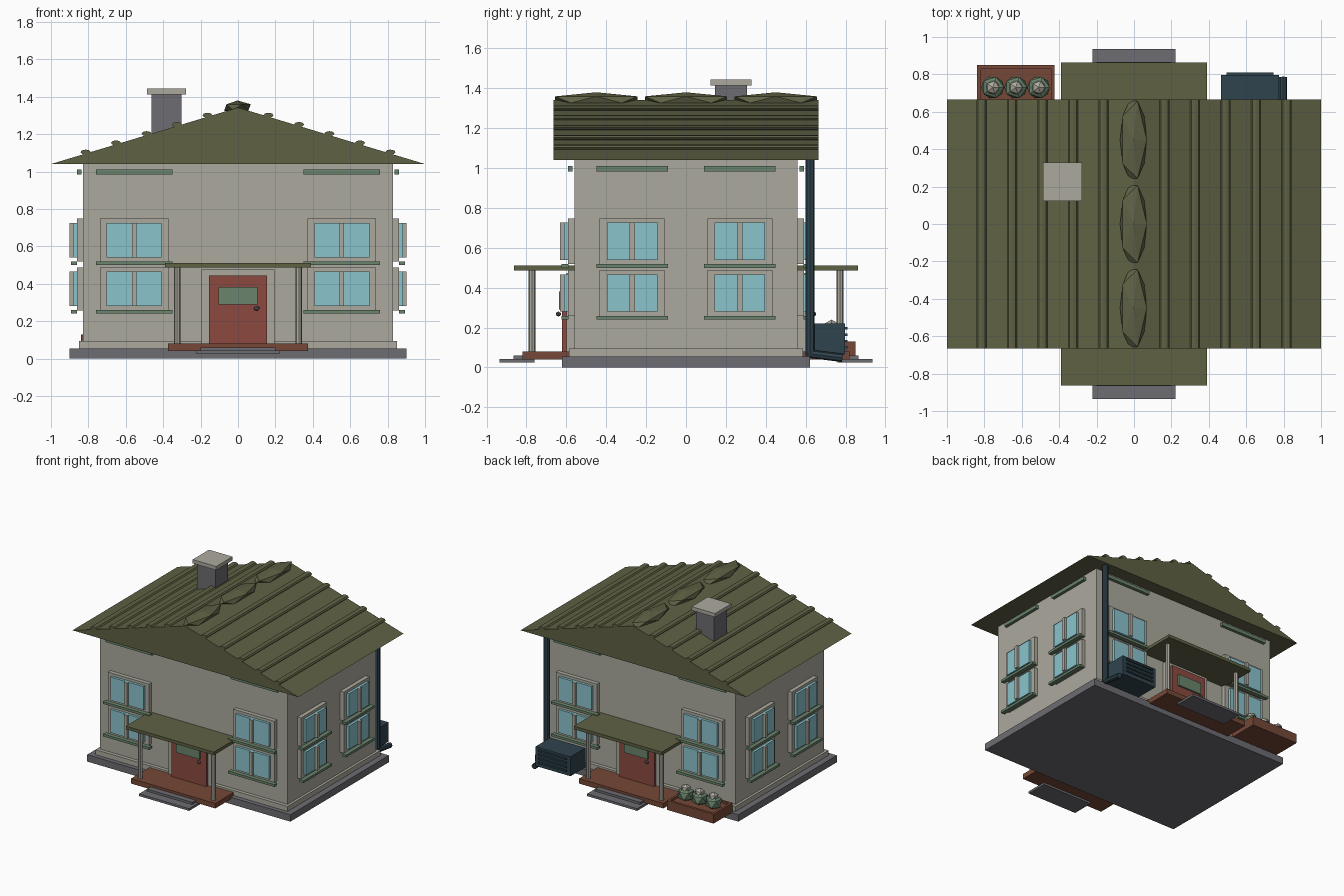
import bpy, bmesh, math
from mathutils import Vector

if "Cube" in bpy.data.objects:
    bpy.data.objects.remove(bpy.data.objects["Cube"])


def material(name, rgb):
    m = bpy.data.materials.new(name)
    lin = [((c / 255 + 0.055) / 1.055) ** 2.4 for c in rgb]
    m.diffuse_color = (*lin, 1)
    m.use_nodes = True
    m.node_tree.nodes["Principled BSDF"].inputs["Base Color"].default_value = m.diffuse_color
    return m


WALL = material("warm grey plaster", (172, 170, 158))
ROOF = material("olive roof", (95, 97, 68))
STONE = material("stone grey", (108, 108, 114))
GLASS = material("window blue", (138, 196, 204))
GREEN = material("sage green", (106, 132, 108))
DOOR = material("door red", (140, 74, 64))
WOOD = material("brown wood", (118, 72, 55))
DARK = material("dark slate", (48, 68, 78))


def finish(name, bm, mat):
    bmesh.ops.recalc_face_normals(bm, faces=bm.faces)
    me = bpy.data.meshes.new(name)
    bm.to_mesh(me)
    bm.free()
    me.materials.append(mat)
    ob = bpy.data.objects.new(name, me)
    bpy.context.collection.objects.link(ob)
    return ob


def box(name, mat, x0, x1, y0, y1, z0, z1):
    bm = bmesh.new()
    bmesh.ops.create_cube(bm, size=1)
    for v in bm.verts:
        v.co = ((x0 + x1) / 2 + v.co.x * (x1 - x0),
                (y0 + y1) / 2 + v.co.y * (y1 - y0),
                (z0 + z1) / 2 + v.co.z * (z1 - z0))
    return finish(name, bm, mat)


def rod(name, mat, a, b, r, sides=8, flat=None):
    a, b = Vector(a), Vector(b)
    bm = bmesh.new()
    bmesh.ops.create_cone(bm, cap_ends=True, segments=sides, radius1=r,
                          radius2=r, depth=(b - a).length)
    ob = finish(name, bm, mat)
    ob.rotation_mode = 'QUATERNION'
    ob.rotation_quaternion = (b - a).to_track_quat('Z', 'Y')
    ob.location = (a + b) / 2
    if flat:
        ob.scale = flat
    return ob


def ico(name, mat, loc, radii):
    bm = bmesh.new()
    bmesh.ops.create_icosphere(bm, subdivisions=1, radius=1)
    ob = finish(name, bm, mat)
    ob.location, ob.scale = loc, radii
    return ob


def panel(name, mat, side, u, hw, d0, d1, z0, z1):
    """Box on a wall: u along the wall, d0..d1 outward from the wall."""
    axis, s = side
    w = 0.56 if axis == 'y' else 0.83
    a, b = sorted((s * (w + d0), s * (w + d1)))
    if axis == 'y':
        return box(name, mat, u - hw, u + hw, a, b, z0, z1)
    return box(name, mat, a, b, u - hw, u + hw, z0, z1)


# Foundation, base trim, walls
box("foundation", STONE, -0.9, 0.9, -0.623, 0.623, 0, 0.055)
box("base_trim", WALL, -0.85, 0.85, -0.588, 0.588, 0.055, 0.095)
box("walls", WALL, -0.83, 0.83, -0.56, 0.56, 0.055, 1.045)

# Gable roof with ridge along y
bm = bmesh.new()
tri = [bm.verts.new((x, -0.665, z)) for x, z in ((-1, 1.04), (1, 1.04), (0, 1.342))]
f = bm.faces.new(tri)
ext = bmesh.ops.extrude_face_region(bm, geom=[f])
for v in ext["geom"]:
    if isinstance(v, bmesh.types.BMVert):
        v.co.y = 0.665
finish("roof", bm, ROOF)

# Roof ribs and ridge caps
for s in (-1, 1):
    for i in range(1, 6):
        x = 0.163 * i
        z = 1.04 + 0.302 * (1 - x) + 0.008
        rod("roof_rib", ROOF, (s * x, -0.665, z), (s * x, 0.665, z), 0.027, 8,
            (1, 0.5, 1))
for y in (-0.45, 0, 0.45):
    ico("ridge_cap", ROOF, (-0.003, y, 1.343), (0.08, 0.243, 0.037))

# Chimney
box("chimney", STONE, -0.463, -0.303, 0.145, 0.305, 1.1, 1.415)
box("chimney_cap", WALL, -0.487, -0.279, 0.122, 0.328, 1.413, 1.443)

# Windows with frames, sills and the bars under the eaves
layout = {('y', -1): (0.555, 0.183, 0.147, 0.205), ('y', 1): (0.555, 0.183, 0.147, 0.205),
          ('x', -1): (0.27, 0.163, 0.127, 0.18), ('x', 1): (0.27, 0.163, 0.127, 0.18)}
for side, (c, frame, pane, sill) in layout.items():
    for u in (-c, c):
        panel("eave_bar", GREEN, side, u, sill, 0.008, 0.032, 0.983, 1.01)
        for zc in (0.373, 0.633):
            panel("window_frame", WALL, side, u, frame, 0, 0.032, zc - 0.115, zc + 0.115)
            panel("window_glass", GLASS, side, u, pane, 0.03, 0.052, zc - 0.093, zc + 0.093)
            panel("window_mullion", WALL, side, u, 0.013, 0.05, 0.072, zc - 0.093, zc + 0.093)
            panel("window_sill", GREEN, side, u, sill, 0.03, 0.064, zc - 0.133, zc - 0.114)

# Porches with doors, front and back
for s in (-1, 1):
    side = ('y', s)
    panel("porch_deck", WOOD, side, 0, 0.373, 0.015, 0.26, 0.04, 0.08)
    panel("lower_step", STONE, side, 0, 0.222, 0.2, 0.375, 0.024, 0.042)
    panel("upper_step", STONE, side, 0, 0.2, 0.2, 0.305, 0.042, 0.06)
    panel("porch_canopy", ROOF, side, 0, 0.39, 0, 0.303, 0.487, 0.512)
    panel("door_frame", WALL, side, 0, 0.195, 0, 0.04, 0.08, 0.475)
    panel("door", DOOR, side, 0, 0.155, 0.03, 0.062, 0.08, 0.445)
    panel("door_light", GREEN, side, 0, 0.105, 0.055, 0.076, 0.29, 0.382)
    ico("door_knob", STONE, (-s * 0.1, s * 0.64, 0.268), (0.018, 0.014, 0.013))
    for x in (-0.325, 0.325):
        rod("porch_post", WALL, (x, s * 0.772, 0.08), (x, s * 0.772, 0.49), 0.018)

# Cooling unit with slats
box("cooling_unit", DARK, 0.465, 0.775, 0.61, 0.797, 0.065, 0.22)
for i in range(4):
    z = 0.095 + 0.032 * i
    box("cooling_slat", DARK, 0.495, 0.745, 0.79, 0.81, z, z + 0.012)

# Downspout with a foot
rod("downspout", DARK, (0.797, 0.622, 0.06), (0.797, 0.622, 1.05), 0.023)
rod("downspout_foot", DARK, (0.797, 0.61, 0.07), (0.797, 0.785, 0.048), 0.021)

# Planter with three flowers
box("planter_base", WOOD, -0.84, -0.425, 0.61, 0.85, 0.055, 0.115)
for y0, y1 in ((0.61, 0.63), (0.83, 0.85)):
    box("planter_side", WOOD, -0.84, -0.425, y0, y1, 0.1, 0.13)
for x0, x1 in ((-0.84, -0.82), (-0.445, -0.425)):
    box("planter_end", WOOD, x0, x1, 0.63, 0.83, 0.1, 0.13)
for x in (-0.755, -0.632, -0.51):
    ico("flower_leaves", GREEN, (x, 0.73, 0.16), (0.068, 0.066, 0.06))
    ico("flower_bloom", WALL, (x, 0.73, 0.205), (0.04, 0.04, 0.035))
